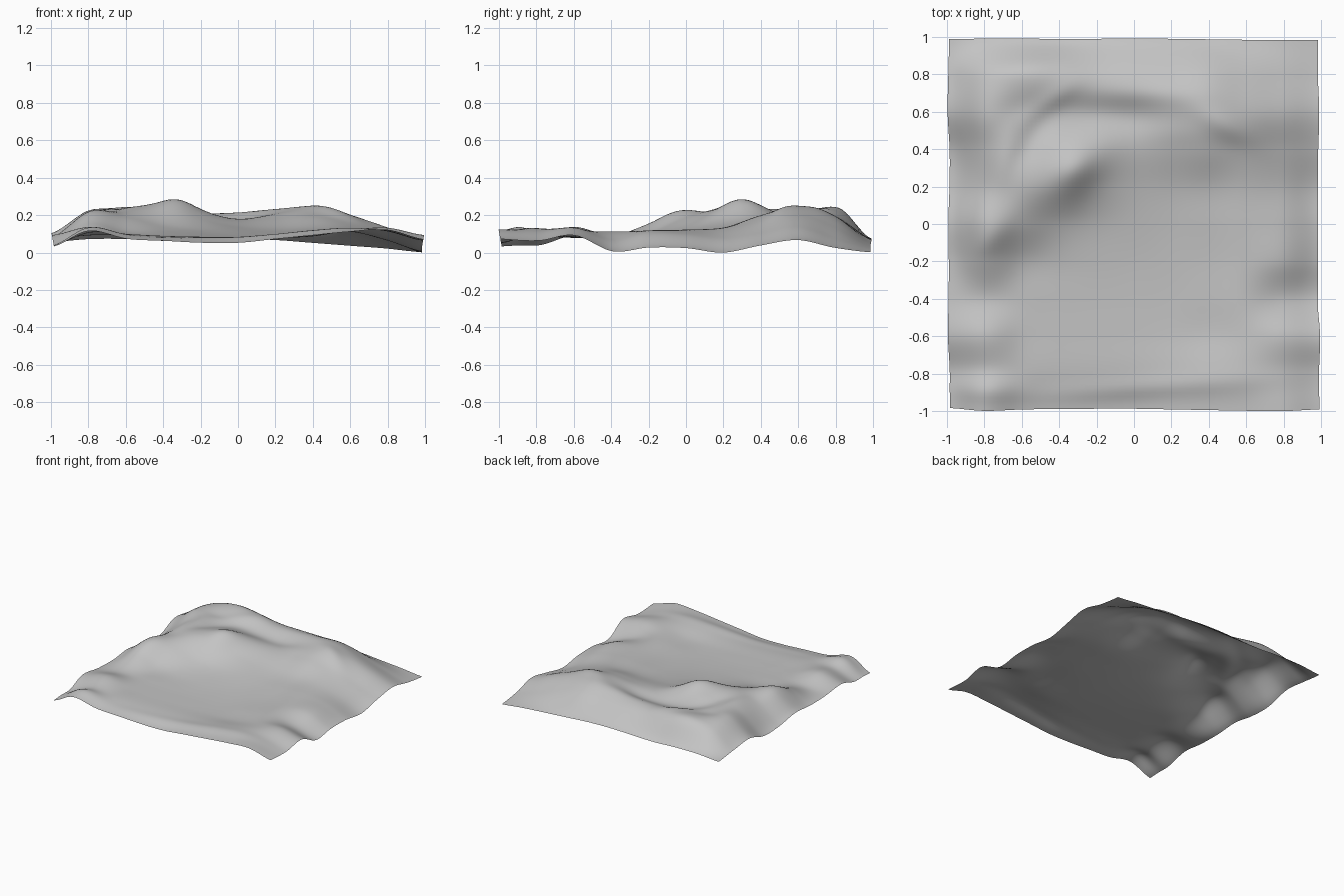
import bpy, bmesh, math

# Coarse elevations in hundredths: rows run back to front, columns left to right
GRID = [
    [7.5, 9, 9, 8, 8.5, 9, 8.5, 7, 5.5, 4, 2],
    [10, 21.5, 25, 24, 21.5, 21, 21, 21, 15.5, 9.5, 4.5],
    [12, 24.5, 23, 21, 19.5, 20, 24, 26, 22, 15.5, 8.5],
    [6, 20.5, 25, 25, 23, 19.5, 20, 21.5, 18, 12, 5.5],
    [6.5, 19, 25.5, 24.5, 19, 15.5, 14.5, 15, 14.5, 9.5, 1.8],
    [10, 23.5, 20.5, 16, 13.5, 12.5, 12, 13, 14, 11.5, 4.2],
    [8.5, 17, 12.5, 11.5, 11, 10.5, 10.5, 11.5, 13.5, 12.5, 4.5],
    [9, 11, 11, 10.5, 10, 9.7, 9.7, 11, 13, 8.5, 2.5],
    [11, 15.5, 11.5, 10.5, 10, 9.7, 9.7, 10.5, 13.5, 15, 11],
    [5.5, 12, 11.5, 10.5, 10, 10, 11, 13, 14.5, 13, 8],
    [5, 13, 9, 8, 7, 7, 9, 11, 13, 14, 9],
]


def spline(p, t):
    """Smooth curve through evenly spaced values, t from 0 to 1."""
    f = t * (len(p) - 1)
    i = min(int(f), len(p) - 2)
    f -= i
    a, b, c, d = (p[max(i - 1, 0)], p[i], p[i + 1], p[min(i + 2, len(p) - 1)])
    return b + f * ((c - a) + f * ((2 * a - 5 * b + 4 * c - d) + f * (3 * (b - c) + d - a))) / 2


# Finer hills and gullies: x, y, length, width, turn in degrees, height
BUMPS = [
    (-0.32, 0.30, 0.10, 0.08, 35, 0.058),   # summit
    (0.05, 0.71, 0.25, 0.05, 0, 0.018),     # back ridge crest
    (0.05, 0.57, 0.25, 0.05, 0, -0.012),    # gully below the crest
    (-0.47, 0.65, 0.12, 0.04, 35, 0.015),   # bend of the crest
    (-0.55, 0.86, 0.16, 0.05, 5, 0.022),    # rear left brow
    (-0.72, 0.32, 0.15, 0.05, 70, 0.018),   # left shoulder
    (-0.55, 0.45, 0.10, 0.05, 60, -0.02),   # hollow behind the summit
    (0.50, 0.53, 0.12, 0.05, -30, 0.020),   # right shoulder
    (-0.80, -0.10, 0.10, 0.05, 45, 0.012),  # left spur
    (0.10, -0.88, 0.45, 0.04, 4, 0.012),    # front lip
    (-0.80, -0.89, 0.12, 0.05, 0, 0.03),    # front left lip
]


def height(u, v):
    x, y = u * 2 - 1, 1 - v * 2
    z = spline([spline(row, u) for row in GRID], v) / 100
    for bx, by, length, width, turn, h in BUMPS:
        c, s = math.cos(math.radians(turn)), math.sin(math.radians(turn))
        p, q = (x - bx) * c + (y - by) * s, (y - by) * c - (x - bx) * s
        z += h * math.exp(-0.5 * ((p / length) ** 2 + (q / width) ** 2))
    return z


# Terrain sheet with slightly bulging borders
N = 90
bm = bmesh.new()
verts = []
for j in range(N + 1):
    for i in range(N + 1):
        u, v = i / N, j / N
        z = height(u, v)
        x, y = u * 2 - 1, 1 - v * 2
        swell = 0.984 + min(max(z - 0.05, 0), 0.09) * 0.18
        edge = max(abs(x), abs(y)) ** 8
        k = 0.987 + (swell - 0.987) * edge
        verts.append(bm.verts.new((x * k, y * k, z)))
low = min(v.co.z for v in verts)
for v in verts:
    v.co.z -= low
for j in range(N):
    for i in range(N):
        a = j * (N + 1) + i
        bm.faces.new((verts[a], verts[a + N + 1], verts[a + N + 2], verts[a + 1])).smooth = True

mesh = bpy.data.meshes.new("terrain")
bm.to_mesh(mesh)
bm.free()
grey = bpy.data.materials.new("stone grey")
grey.diffuse_color = (0.55, 0.55, 0.55, 1)
mesh.materials.append(grey)
terrain = bpy.data.objects.new("terrain", mesh)
bpy.context.collection.objects.link(terrain)
